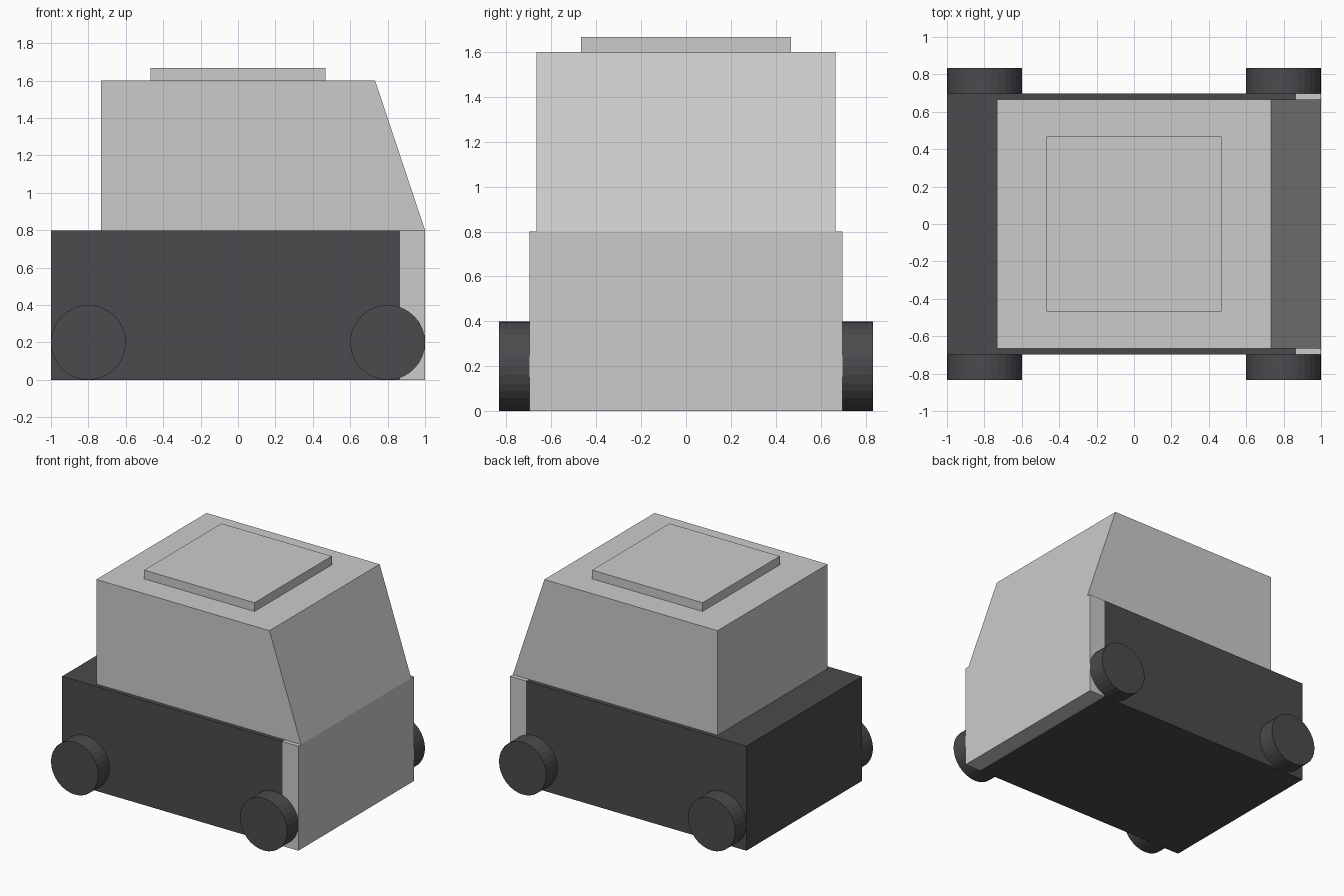
import bpy
import math

if "Cube" in bpy.data.objects:
    bpy.data.objects.remove(bpy.data.objects["Cube"])

dark = bpy.data.materials.new("dark_grey")
dark.diffuse_color = (0.07, 0.068, 0.075, 1)
dark.use_nodes = True
dark.node_tree.nodes["Principled BSDF"].inputs["Base Color"].default_value = dark.diffuse_color


def profile_block(name, profile, half_width, mat=None):
    """Extrude an x-z profile symmetrically along y."""
    n = len(profile)
    verts = [(x, y, z) for y in (-half_width, half_width) for x, z in profile]
    faces = [tuple(range(n)), tuple(range(2 * n - 1, n - 1, -1))]
    faces += [((i + 1) % n, i, i + n, (i + 1) % n + n) for i in range(n)]
    mesh = bpy.data.meshes.new(name)
    mesh.from_pydata(verts, [], faces)
    obj = bpy.data.objects.new(name, mesh)
    bpy.context.collection.objects.link(obj)
    if mat:
        mesh.materials.append(mat)
    return obj


def box(name, x0, x1, z0, z1, half_width, mat=None):
    return profile_block(name, [(x0, z0), (x1, z0), (x1, z1), (x0, z1)], half_width, mat)


# Lower body and end panel
box("lower_body", -1, 0.865, 0, 0.8, 0.698, dark)
box("end_panel", 0.865, 1, 0, 0.8, 0.698)

# Cabin with sloped end, and roof plate
profile_block("cabin", [(-0.733, 0.8), (1, 0.8), (0.733, 1.6), (-0.733, 1.6)], 0.666)
box("roof_plate", -0.467, 0.467, 1.6, 1.667, 0.467)

# Wheels
for sx, end in ((-1, "left"), (1, "right")):
    for sy, side in ((-1, "front"), (1, "back")):
        bpy.ops.mesh.primitive_cylinder_add(
            vertices=32, radius=0.2, depth=0.135,
            location=(sx * 0.8, sy * 0.7655, 0.2), rotation=(math.pi / 2, 0, 0))
        wheel = bpy.context.object
        wheel.name = f"wheel_{side}_{end}"
        wheel.data.materials.append(dark)
